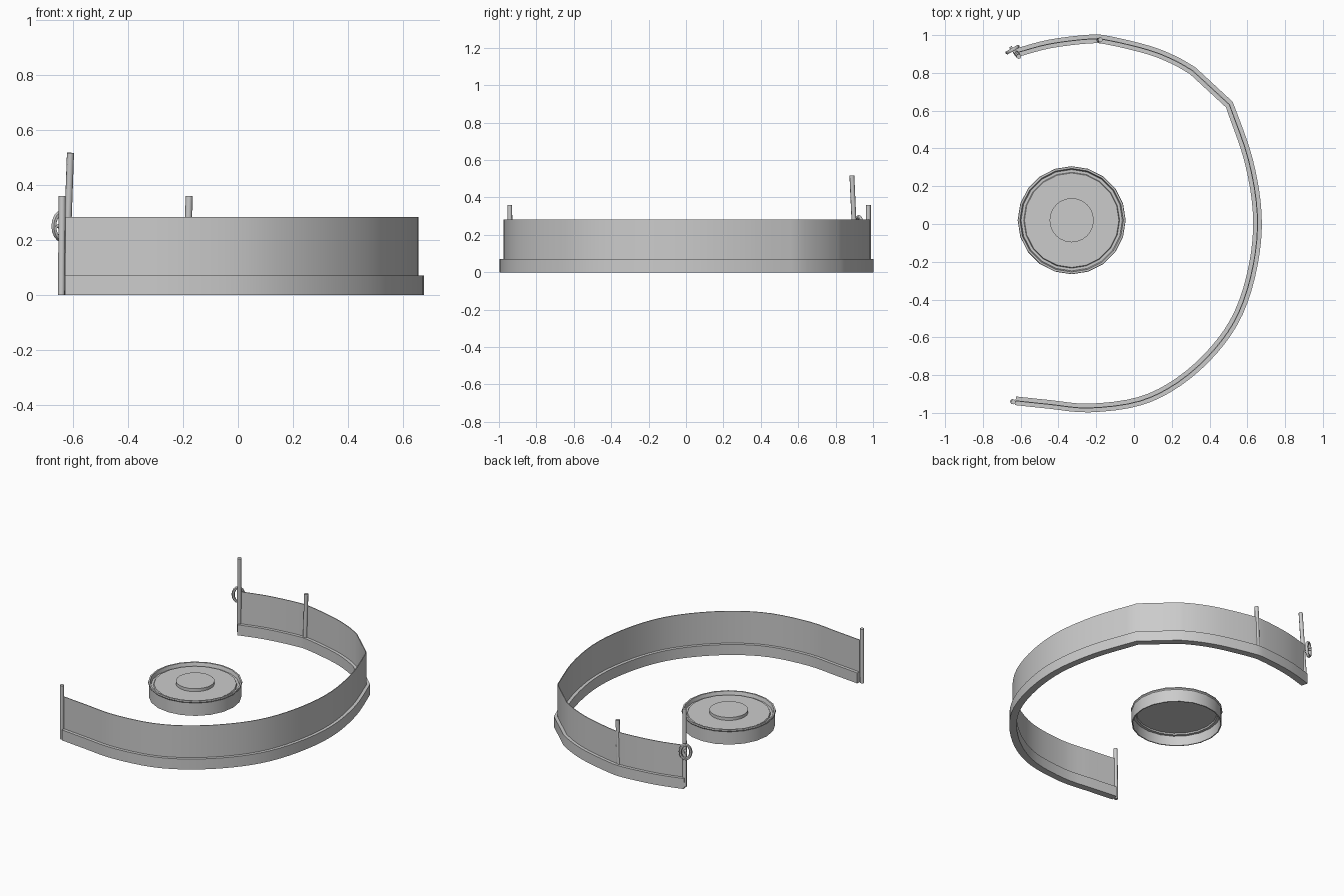
import bpy, bmesh, math
from mathutils import Vector

if "Cube" in bpy.data.objects:
    bpy.data.objects.remove(bpy.data.objects["Cube"])

# Helpers
def finish(name, bm, angle=30):
    bmesh.ops.recalc_face_normals(bm, faces=bm.faces)
    me = bpy.data.meshes.new(name)
    bm.to_mesh(me)
    bm.free()
    ob = bpy.data.objects.new(name, me)
    bpy.context.collection.objects.link(ob)
    bpy.ops.object.select_all(action='DESELECT')
    ob.select_set(True)
    bpy.context.view_layer.objects.active = ob
    bpy.ops.object.shade_smooth_by_angle(angle=math.radians(angle))
    return ob

def smooth_path(pts, steps=4):
    p = [Vector(q) for q in pts]
    p = [2 * p[0] - p[1]] + p + [2 * p[-1] - p[-2]]
    out = []
    for i in range(1, len(p) - 2):
        a, b, c, d = p[i - 1:i + 3]
        for k in range(steps):
            t = k / steps
            out.append(0.5 * (2 * b + (c - a) * t + (2 * a - 5 * b + 4 * c - d) * t * t
                              + (3 * b - a - 3 * c + d) * t ** 3))
    return out + [p[-2]]

def wall(name, path, width, z0, z1):
    bm = bmesh.new()
    rings = []
    for i, p in enumerate(path):
        t = (path[min(i + 1, len(path) - 1)] - path[max(i - 1, 0)]).normalized()
        n = Vector((t.y, -t.x)) * width / 2
        rings.append([bm.verts.new((q.x, q.y, z)) for q, z in
                      ((p - n, z0), (p + n, z0), (p + n, z1), (p - n, z1))])
    for a, b in zip(rings, rings[1:]):
        for k in range(4):
            bm.faces.new((a[k], a[(k + 1) % 4], b[(k + 1) % 4], b[k]))
    bm.faces.new(rings[0])
    bm.faces.new(rings[-1])
    return finish(name, bm)

def post(name, bottom, top, r=0.013, sides=8):
    a, b = Vector(bottom), Vector(top)
    bm = bmesh.new()
    bmesh.ops.create_cone(bm, cap_ends=True, segments=sides, radius1=r, radius2=r,
                          depth=(b - a).length)
    ob = finish(name, bm, 50)
    ob.location = (a + b) / 2
    ob.rotation_euler = (b - a).to_track_quat('Z', 'Y').to_euler()
    return ob

def lathe(name, profile, centre, sides):
    bm = bmesh.new()
    vs = [bm.verts.new((r, 0, z)) for r, z in profile]
    es = [bm.edges.new((vs[i], vs[(i + 1) % len(vs)])) for i in range(len(vs))]
    bmesh.ops.spin(bm, geom=vs + es, axis=(0, 0, 1), cent=(0, 0, 0),
                   angle=2 * math.pi, steps=sides)
    bmesh.ops.remove_doubles(bm, verts=bm.verts, dist=1e-4)
    ob = finish(name, bm)
    ob.location = centre
    return ob

# Curved barrier: thick base strip with a thin panel standing on it
back = [(-0.627, 0.905), (-0.447, 0.953), (-0.235, 0.979), (-0.13, 0.971),
        (0.08, 0.92), (0.215, 0.866), (0.31, 0.812)]
front = [(0.505, 0.632), (0.606, 0.34), (0.653, 0.05), (0.632, -0.214),
         (0.555, -0.468), (0.426, -0.664), (0.24, -0.833), (0.03, -0.938),
         (-0.235, -0.974), (-0.447, -0.955), (-0.627, -0.936)]
path = smooth_path(back) + smooth_path(front)
wall("barrier_base", path, 0.046, 0.0, 0.07)
wall("barrier_panel", path, 0.005, 0.06, 0.283)

# Posts
post("front_end_post", (-0.643, -0.94, 0), (-0.64, -0.942, 0.36))
post("back_post", (-0.187, 0.975, 0.06), (-0.178, 0.975, 0.36))
post("tall_end_post", (-0.628, 0.91, 0.01), (-0.61, 0.887, 0.517))

# Ring hanging on the tall post
bm = bmesh.new()
N, M = 16, 6
rows = []
for i in range(N):
    a = 2 * math.pi * i / N
    row = []
    for j in range(M):
        b = 2 * math.pi * j / M
        s = 0.010 * math.cos(b)
        row.append(bm.verts.new(((0.032 + s) * math.cos(a), 0.010 * math.sin(b),
                                 (0.047 + s) * math.sin(a))))
    rows.append(row)
for i in range(N):
    for j in range(M):
        bm.faces.new((rows[i][j], rows[i][(j + 1) % M],
                      rows[(i + 1) % N][(j + 1) % M], rows[(i + 1) % N][j]))
ring = finish("latch_ring", bm, 60)
ring.location = (-0.643, 0.923, 0.25)
ring.rotation_euler = (0, 0, math.radians(30))
post("latch_pin", (-0.655, 0.938, 0.25), (-0.618, 0.895, 0.25), 0.008)

# Round can, open underneath, with a raised rim and recessed lid
centre = (-0.33, 0.02, 0)
lathe("can_body", [(0.281, 0), (0.281, 0.085), (0.286, 0.092), (0.284, 0.1),
                   (0.274, 0.1), (0.268, 0.076), (0.254, 0.076), (0.25, 0.085),
                   (0, 0.085), (0, 0.075), (0.25, 0.075), (0.254, 0.066),
                   (0.272, 0.066), (0.274, 0)], centre, 20)
lathe("can_button", [(0, 0.08), (0.117, 0.08), (0.117, 0.105), (0, 0.105)], centre, 24)
